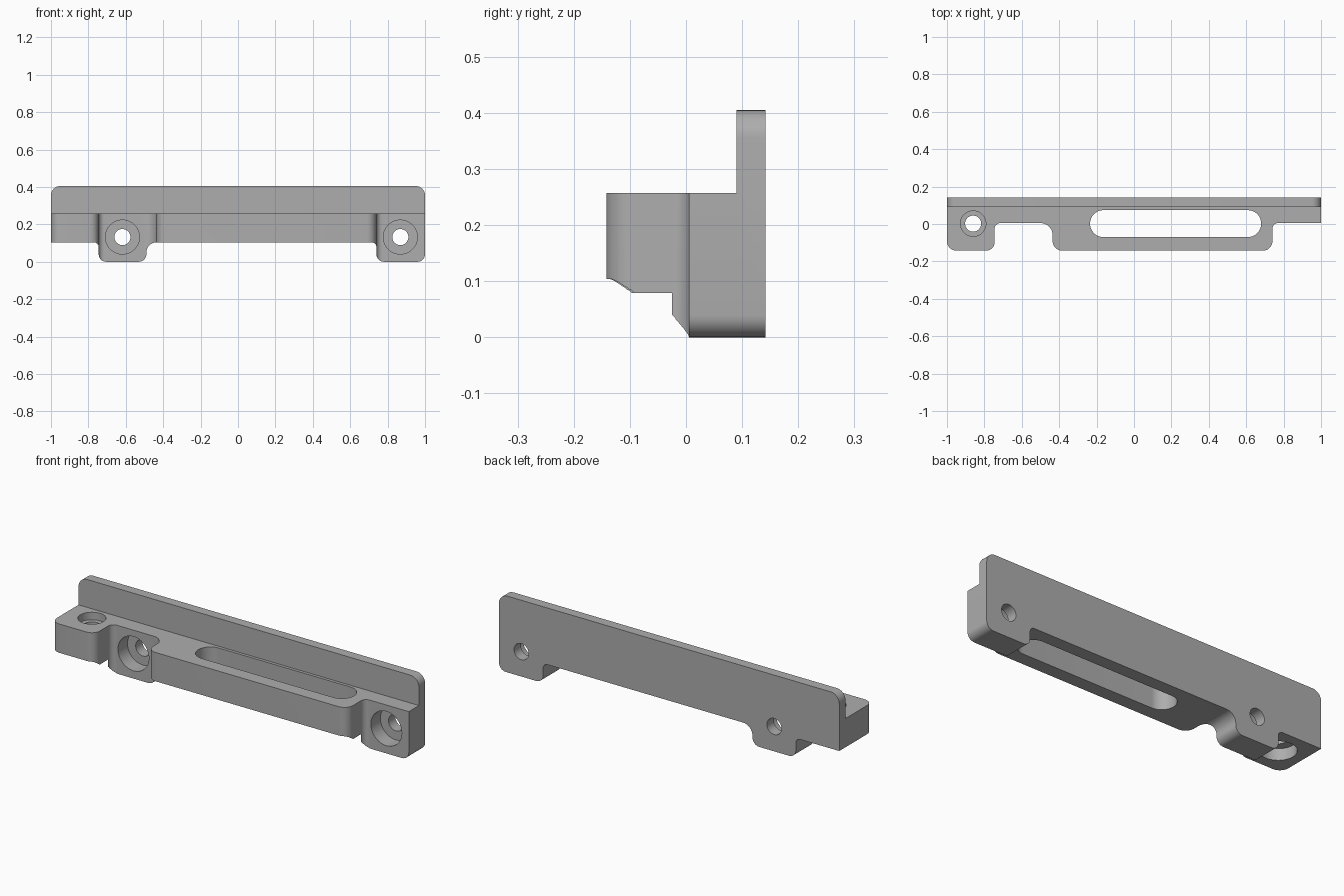
import bpy, bmesh, math
from mathutils import Vector

if "Cube" in bpy.data.objects:
    bpy.data.objects.remove(bpy.data.objects["Cube"], do_unlink=True)

BACK, FRONT = 0.142, -0.142
WALL, LUG = 0.09, 0.005        # front planes of the wall and the lugs
UNDER, LEDGE, TOP = 0.104, 0.257, 0.405


def rounded(corners, steps=8):
    """Outline from (a, b, radius) corners, with filleted corners."""
    out = []
    for i, (a, b, r) in enumerate(corners):
        p = Vector((a, b))
        if r == 0:
            out.append(p)
            continue
        u = (Vector(corners[i - 1][:2]) - p).normalized()
        v = (Vector(corners[(i + 1) % len(corners)][:2]) - p).normalized()
        half = u.angle(v) / 2
        c = p + (u + v).normalized() * r / math.sin(half)
        s, e = p + u * r / math.tan(half) - c, p + v * r / math.tan(half) - c
        start = math.atan2(s.y, s.x)
        turn = math.remainder(math.atan2(e.y, e.x) - start, math.tau)
        for k in range(steps + 1):
            t = start + turn * k / steps
            out.append(c + Vector((math.cos(t), math.sin(t))) * r)
    return out


def circle(a, b, r, n=48):
    return [Vector((a + r * math.cos(math.tau * k / n),
                    b + r * math.sin(math.tau * k / n))) for k in range(n)]


def prism(name, outline, axis, lo, hi):
    """Extrude an outline along y (drawn in xz) or along z (drawn in xy)."""
    def place(p, d):
        return (p.x, d, p.y) if axis == "y" else (p.x, p.y, d)
    bm = bmesh.new()
    ends = [[bm.verts.new(place(p, d)) for p in outline] for d in (lo, hi)]
    n = len(outline)
    for ring in ends:
        bm.faces.new(ring)
    for i in range(n):
        j = (i + 1) % n
        bm.faces.new((ends[0][i], ends[0][j], ends[1][j], ends[1][i]))
    bmesh.ops.recalc_face_normals(bm, faces=bm.faces)
    mesh = bpy.data.meshes.new(name)
    bm.to_mesh(mesh)
    bm.free()
    ob = bpy.data.objects.new(name, mesh)
    bpy.context.collection.objects.link(ob)
    return ob


# Bracket blank: front silhouette with two lugs hanging below the ledge
bracket = prism("mounting_bracket", rounded([
    (-1, TOP, 0.05), (-1, UNDER, 0), (-0.745, UNDER, 0.025), (-0.745, 0, 0.04),
    (-0.49, 0, 0.04), (-0.49, UNDER, 0.055), (0.74, UNDER, 0.025),
    (0.74, 0, 0.04), (1, 0, 0.04), (1, TOP, 0.05)]), "y", FRONT, BACK)

cutters = []

# Space above the ledge, in front of the wall
cutters.append(prism("ledge_cutter", rounded([
    (-1.2, LEDGE, 0), (1.2, LEDGE, 0), (1.2, 0.6, 0), (-1.2, 0.6, 0)]),
    "y", -0.4, WALL))

# Space in front of the stepped plan outline
cutters.append(prism("front_cutter", rounded([
    (-1.2, -0.4, 0), (1.2, -0.4, 0), (1.2, LUG, 0), (0.74, LUG, 0.03),
    (0.74, FRONT, 0.05), (-0.435, FRONT, 0.05), (-0.435, LUG, 0.065),
    (-0.745, LUG, 0.03), (-0.745, FRONT, 0.045), (-1, FRONT, 0.05),
    (-1, -0.08, 0), (-1.2, -0.08, 0)]), "z", -0.2, 0.6))

# Long slot through the ledge
cutters.append(prism("slot_cutter", rounded([
    (-0.235, -0.07, 0.0719), (0.68, -0.07, 0.0719),
    (0.68, 0.074, 0.0719), (-0.235, 0.074, 0.0719)], 16), "z", -0.2, 0.6))

# Counterbored screw holes through the lugs
for x in (-0.618, 0.868):
    cutters.append(prism("screw_hole_cutter", circle(x, 0.132, 0.043), "y", -0.3, 0.3))
    cutters.append(prism("screw_head_cutter", circle(x, 0.132, 0.091), "y", -0.2, 0.085))

# Vertical hole at the right end, recessed above and below
for r, lo, hi in ((0.043, -0.2, 0.5), (0.068, LEDGE - 0.04, 0.5), (0.088, -0.2, 0.165)):
    cutters.append(prism("end_hole_cutter", circle(-0.86, 0.002, r), "z", lo, hi))

# Apply every cut, then discard the cutters
for c in cutters:
    c.hide_render = True
    mod = bracket.modifiers.new(c.name, "BOOLEAN")
    mod.operation, mod.solver, mod.object = "DIFFERENCE", "EXACT", c
deps = bpy.context.evaluated_depsgraph_get()
deps.update()
cut_mesh = bpy.data.meshes.new_from_object(bracket.evaluated_get(deps))
bracket.modifiers.clear()
bracket.data = cut_mesh
for c in cutters:
    bpy.data.objects.remove(c, do_unlink=True)

# Plain grey finish
grey = bpy.data.materials.new("grey")
grey.use_nodes = True
colour = (0.42, 0.42, 0.42, 1)
grey.diffuse_color = colour
grey.node_tree.nodes["Principled BSDF"].inputs["Base Color"].default_value = colour
cut_mesh.materials.clear()
cut_mesh.materials.append(grey)

bpy.ops.object.select_all(action="DESELECT")
bracket.select_set(True)
bpy.context.view_layer.objects.active = bracket
bpy.ops.object.shade_smooth_by_angle(angle=math.radians(30))
